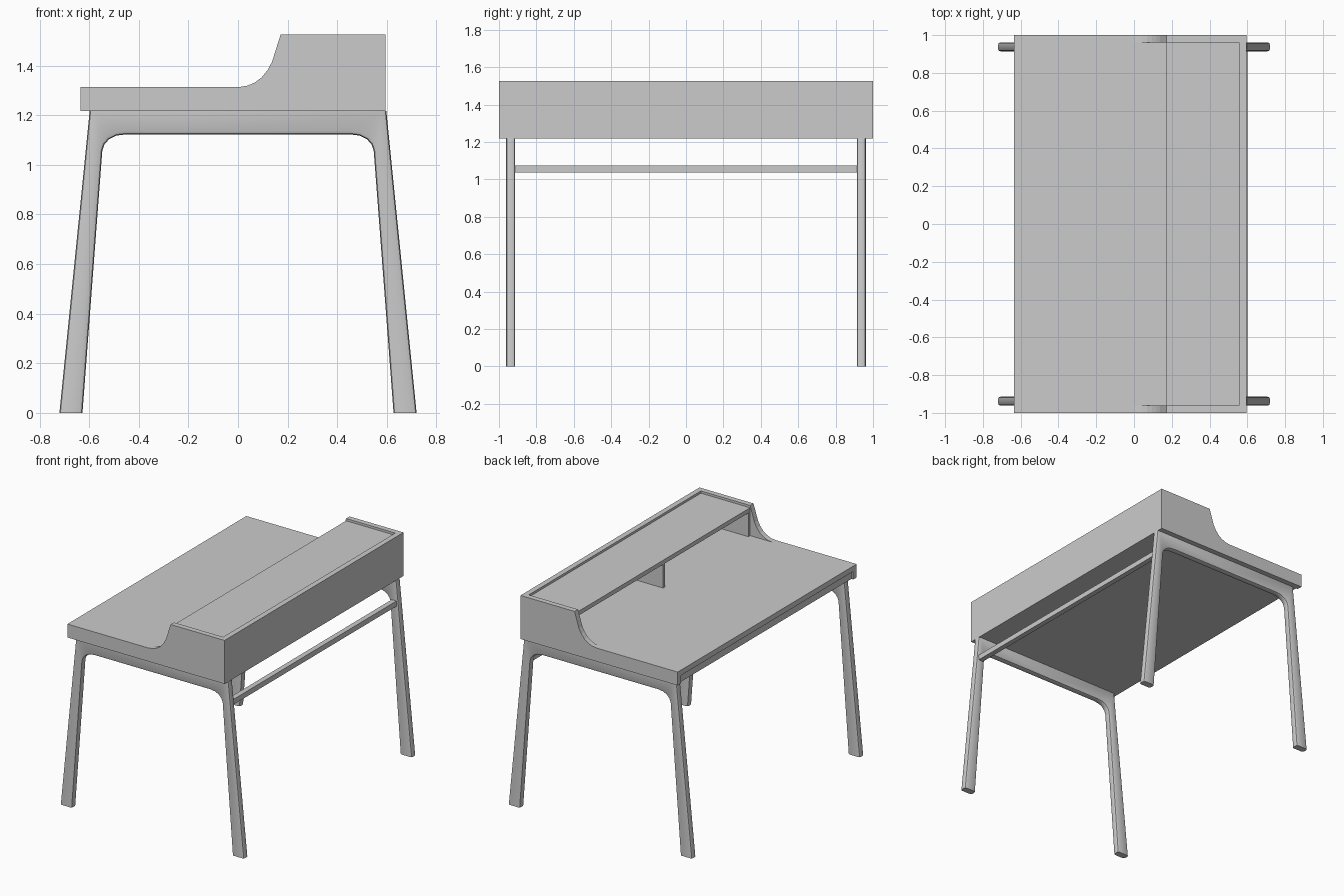
import bpy
import bmesh
from mathutils import Vector

cube = bpy.data.objects.get("Cube")
if cube:
    bpy.data.objects.remove(cube, do_unlink=True)

grey = bpy.data.materials.new("light grey")
grey.use_nodes = True
colour = (0.6, 0.6, 0.6, 1)
grey.diffuse_color = colour
grey.node_tree.nodes["Principled BSDF"].inputs["Base Color"].default_value = colour

# Main dimensions
FRONT, BACK, HALF = -0.635, 0.595, 1.0
BOARD = 0.038
BASE, DESK, TOP = 1.218, 1.313, 1.526
SHELF_X, SHELF_Z = 0.172, 1.51
INNER = HALF - BOARD


def add_object(name, bm):
    bmesh.ops.recalc_face_normals(bm, faces=bm.faces)
    mesh = bpy.data.meshes.new(name)
    bm.to_mesh(mesh)
    bm.free()
    mesh.materials.append(grey)
    obj = bpy.data.objects.new(name, mesh)
    bpy.context.collection.objects.link(obj)
    return obj


def box(name, x, y, z):
    bm = bmesh.new()
    bmesh.ops.create_cube(bm, size=1)
    for v in bm.verts:
        v.co = [lo + (c + 0.5) * (hi - lo) for c, (lo, hi) in zip(v.co, (x, y, z))]
    return add_object(name, bm)


def extrude_profile(points, y0, y1):
    bm = bmesh.new()
    face = bm.faces.new([bm.verts.new((x, y0, z)) for x, z in points])
    result = bmesh.ops.extrude_face_region(bm, geom=[face])
    moved = [g for g in result["geom"] if isinstance(g, bmesh.types.BMVert)]
    bmesh.ops.translate(bm, verts=moved, vec=Vector((0, y1 - y0, 0)))
    return bm


# Side panels with the curved step up to the shelf
side_profile = [(FRONT, BASE), (BACK, BASE), (BACK, TOP), (SHELF_X, TOP),
                (0.137, 1.415), (0.12, 1.383), (0.095, 1.352), (0.068, 1.332),
                (0.038, 1.319), (0.0, DESK), (FRONT, DESK)]
for label, s in (("front", -1), ("rear", 1)):
    add_object(label + "_side_panel", extrude_profile(side_profile, s * INNER, s * HALF))

# Boards between the side panels
box("desktop", (FRONT, BACK - BOARD), (-INNER, INNER), (DESK - BOARD, DESK))
box("desk_body", (FRONT + 0.015, BACK - BOARD), (-INNER, INNER), (BASE, DESK - BOARD))
box("back_panel", (BACK - BOARD, BACK), (-INNER, INNER), (BASE, TOP))
box("shelf", (SHELF_X, BACK - BOARD), (-INNER, INNER), (SHELF_Z - 0.03, SHELF_Z))

# Shelf supports: one in the middle and one at each end
for label, y in (("front", -INNER + 0.01), ("middle", 0), ("rear", INNER - 0.01)):
    box(label + "_shelf_support", (SHELF_X, BACK - BOARD), (y - 0.01, y + 0.01),
        (DESK, SHELF_Z - 0.03))

# Leg frames: two splayed legs joined by a rail, with rounded rims
half_frame = [(0.0, 1.123), (0.45, 1.123), (0.49, 1.118), (0.52, 1.103),
              (0.538, 1.083), (0.547, 1.058), (0.627, 0.0), (0.72, 0.0),
              (0.598, BASE)]
frame_profile = half_frame + [(-x, z) for x, z in reversed(half_frame[1:])]
for label, s in (("front", -1), ("rear", 1)):
    bm = extrude_profile(frame_profile, s * 0.914, s * 0.962)
    rim = [e for e in bm.edges
           if abs(e.verts[0].co.y - e.verts[1].co.y) < 0.001
           and not all(v.co.z < 0.01 for v in e.verts)
           and not all(v.co.z > BASE - 0.01 for v in e.verts)]
    bmesh.ops.bevel(bm, geom=rim, offset=0.014, segments=2, profile=0.5, affect="EDGES")
    frame = add_object(label + "_leg_frame", bm)
    bpy.ops.object.select_all(action="DESELECT")
    frame.select_set(True)
    bpy.context.view_layer.objects.active = frame
    bpy.ops.object.shade_smooth_by_angle(angle=0.7)

# Stretcher between the back legs
box("stretcher", (0.563, 0.6), (-0.92, 0.92), (1.038, 1.075))
